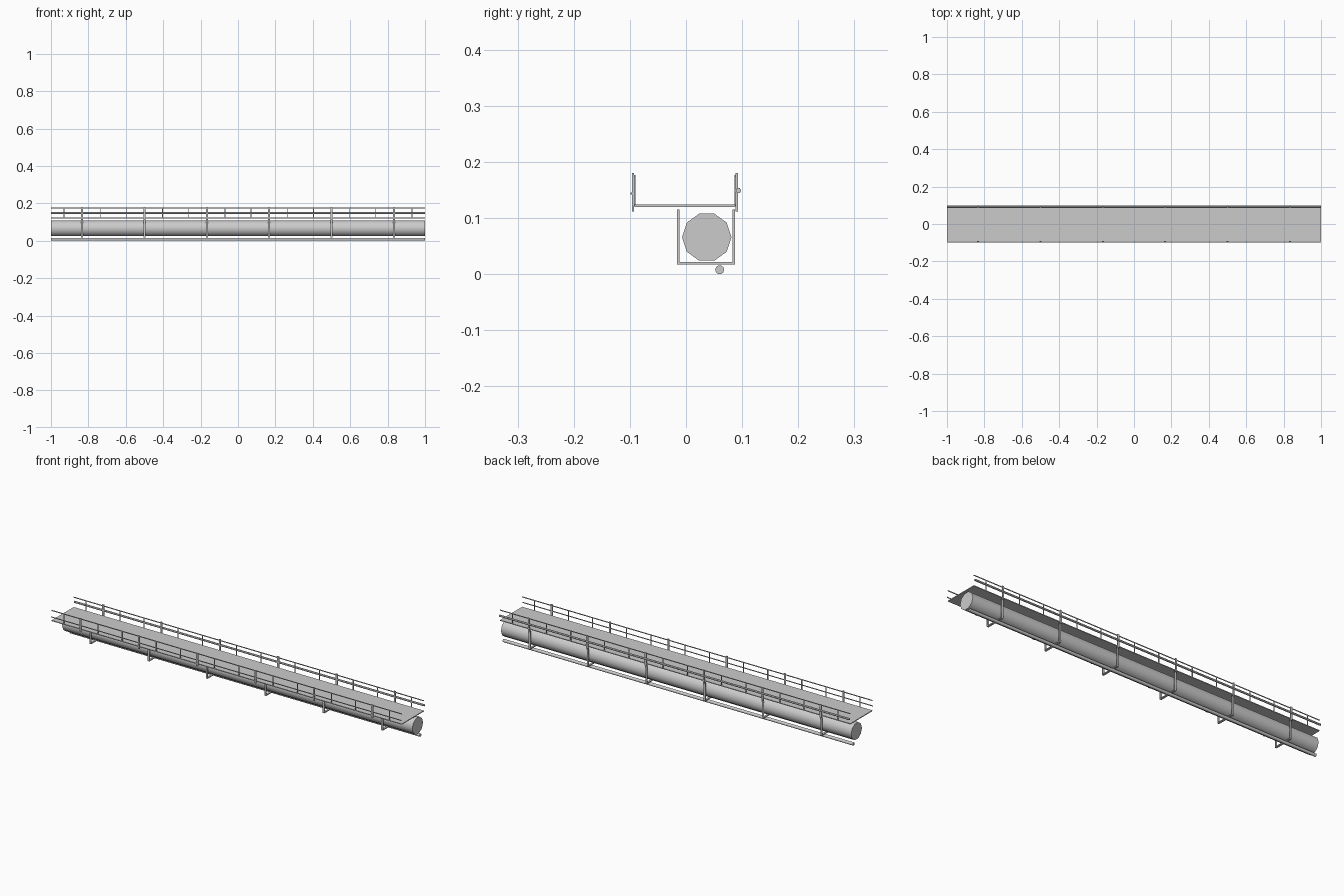
import bpy
from math import pi, radians

if "Cube" in bpy.data.objects:
    bpy.data.objects.remove(bpy.data.objects["Cube"])


def box(name, x, y, z):
    """Box from (min, max) pairs on each axis."""
    bpy.ops.mesh.primitive_cube_add(size=1, location=[(a + b) / 2 for a, b in (x, y, z)])
    o = bpy.context.object
    o.name = name
    o.scale = [b - a for a, b in (x, y, z)]
    bpy.ops.object.transform_apply(location=False, rotation=False, scale=True)
    return o


def pipe(name, y, z, r, sides):
    """Full-length pipe along x with a vertex at the top."""
    bpy.ops.mesh.primitive_cylinder_add(vertices=sides, radius=r, depth=2,
                                        location=(0, y, z), rotation=(0, pi / 2, 0))
    o = bpy.context.object
    o.name = name
    bpy.ops.object.shade_smooth_by_angle(angle=radians(50))
    return o


FULL = (-1, 1)
STATIONS = [(2 * i - 5) / 6 for i in range(6)]

# Pipes
pipe("main_pipe", 0.037, 0.066, 0.044, 10)
pipe("small_lower_pipe", 0.06, 0.008, 0.008, 10)

# Walkway deck
box("walkway_deck", FULL, (-0.092, 0.088), (0.120, 0.124))

# Handrails on both sides
box("front_top_rail", FULL, (-0.093, -0.090), (0.173, 0.177))
box("back_top_rail", FULL, (0.086, 0.089), (0.173, 0.177))
box("front_middle_rail", FULL, (-0.0985, -0.096), (0.142, 0.146))
pipe("back_middle_rail", 0.0935, 0.149, 0.005, 6)

for x in STATIONS:
    w = (x - 0.005, x + 0.005)
    # Main posts, with a lighter post on either side
    box("front_post", w, (-0.0965, -0.0925), (0.112, 0.180))
    box("back_post", w, (0.0885, 0.0925), (0.112, 0.180))
    for px in (x - 0.097, x + 0.097):
        t = (px - 0.002, px + 0.002)
        box("front_thin_post", t, (-0.093, -0.090), (0.122, 0.175))
        box("back_thin_post", t, (0.086, 0.089), (0.122, 0.175))
    # U-shaped pipe hanger
    box("hanger_front_leg", w, (-0.016, -0.012), (0.017, 0.115))
    box("hanger_back_leg", w, (0.083, 0.087), (0.017, 0.115))
    box("hanger_base", w, (-0.012, 0.083), (0.017, 0.022))
